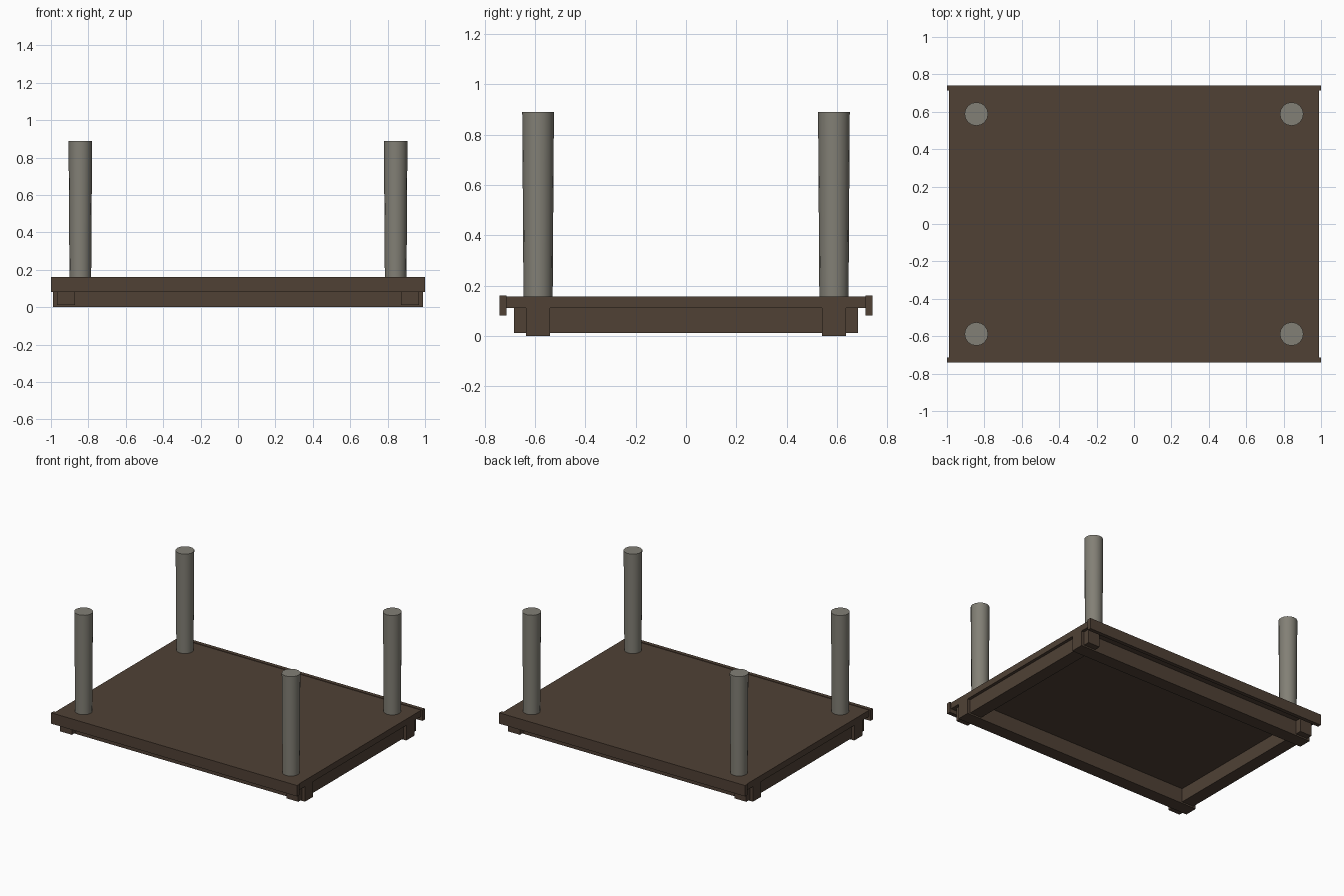
import bpy, math

if "Cube" in bpy.data.objects:
    bpy.data.objects.remove(bpy.data.objects["Cube"])


def material(name, rgb):
    m = bpy.data.materials.new(name)
    m.diffuse_color = (*rgb, 1)
    m.use_nodes = True
    m.node_tree.nodes["Principled BSDF"].inputs["Base Color"].default_value = m.diffuse_color
    return m


wood = material("dark brown wood", (0.080, 0.053, 0.036))
stone = material("warm grey post", (0.225, 0.215, 0.18))


def box(name, x, y, z):
    """Box from (min, max) ranges on each axis."""
    bpy.ops.mesh.primitive_cube_add(size=1, location=[(a + b) / 2 for a, b in (x, y, z)])
    o = bpy.context.object
    o.name = name
    o.scale = [b - a for a, b in (x, y, z)]
    bpy.ops.object.transform_apply(location=False, rotation=False, scale=True)
    o.data.materials.append(wood)
    return o


def span(s, a, b):
    return tuple(sorted((s * a, s * b)))


# Deck slab
box("deck", (-0.99, 0.99), (-0.715, 0.715), (0.111, 0.157))

for s, fb, lr in ((-1, "front", "left"), (1, "back", "right")):
    # Edge boards along front and back
    box(fb + "_edge_board", (-1, 1), span(s, 0.713, 0.741), (0.081, 0.161))
    # Crossed beams below the deck
    box(fb + "_beam", (-0.99, 0.99), span(s, 0.541, 0.637), (0.0, 0.111))
    box(lr + "_beam", span(s, 0.872, 0.968), (-0.683, 0.683), (0.011, 0.111))

# Four round posts, slightly wider at the top
z0, z1 = 0.15, 0.89
for sx, lr in ((-1, "left"), (1, "right")):
    for sy, fb in ((-1, "front"), (1, "back")):
        bpy.ops.mesh.primitive_cone_add(vertices=16, radius1=0.058, radius2=0.063,
                                        depth=z1 - z0,
                                        location=(sx * 0.843, sy * 0.588, (z0 + z1) / 2))
        o = bpy.context.object
        o.name = fb + "_" + lr + "_post"
        o.data.materials.append(stone)
        bpy.ops.object.shade_smooth_by_angle(angle=math.radians(40))
